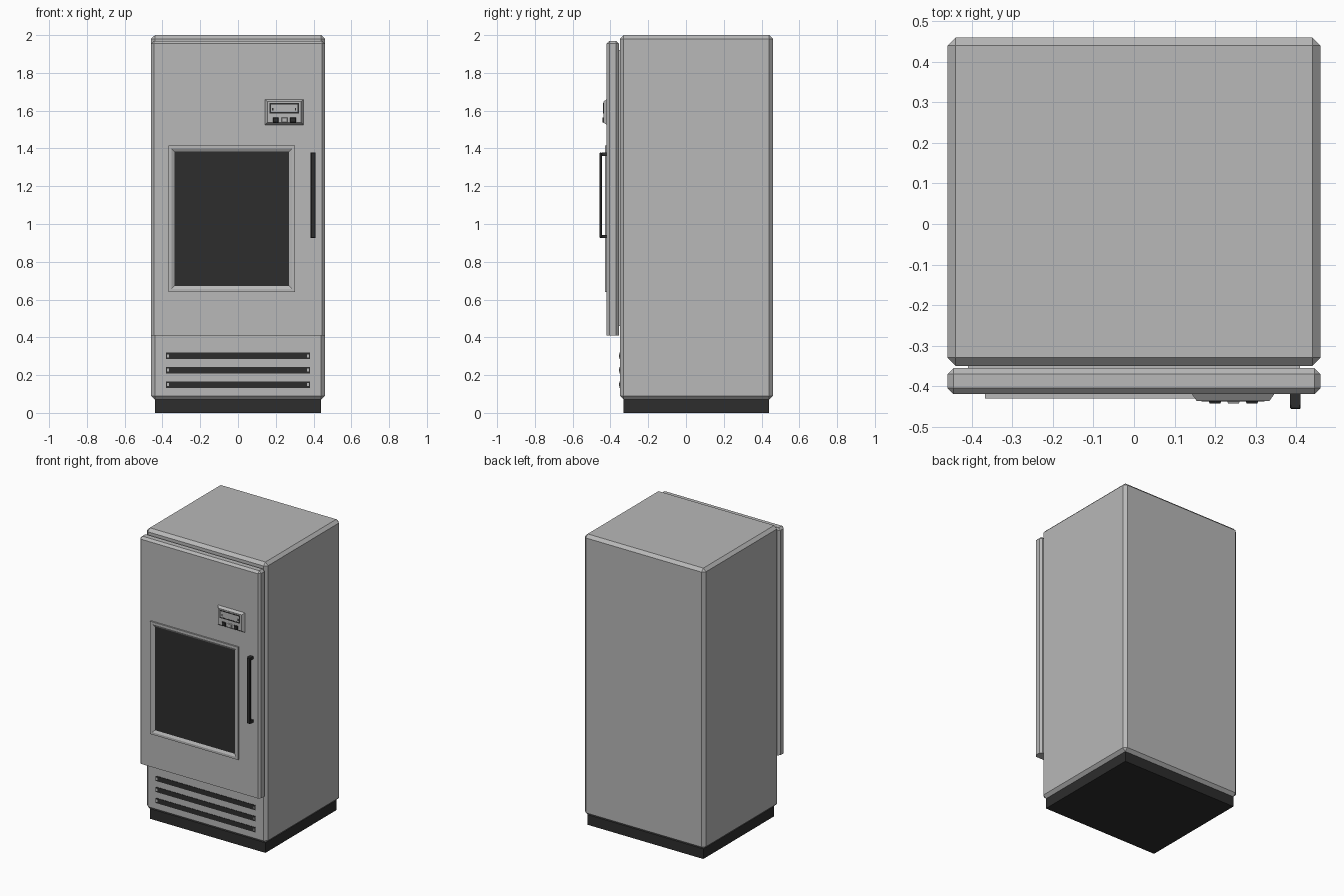
import bpy, bmesh

cube = bpy.data.objects.get("Cube")
if cube:
    bpy.data.objects.remove(cube, do_unlink=True)


def material(name, value):
    m = bpy.data.materials.new(name)
    m.use_nodes = True
    colour = (value, value, value, 1)
    m.diffuse_color = colour
    m.node_tree.nodes["Principled BSDF"].inputs["Base Color"].default_value = colour
    return m


GREY = material("grey enamel", 0.48)
DARK = material("dark trim", 0.026)


def finish(name, bm, mat):
    bmesh.ops.recalc_face_normals(bm, faces=bm.faces)
    mesh = bpy.data.meshes.new(name)
    bm.to_mesh(mesh)
    bm.free()
    mesh.materials.append(mat)
    obj = bpy.data.objects.new(name, mesh)
    bpy.context.collection.objects.link(obj)
    return obj


def box(name, x, y, z, mat, chamfer=0):
    """Box from ranges; the chamfer skips the bottom edges."""
    bm = bmesh.new()
    bmesh.ops.create_cube(bm, size=1)
    for v in bm.verts:
        v.co = [r[0] if c < 0 else r[1] for c, r in zip(v.co, (x, y, z))]
    if chamfer:
        edges = [e for e in bm.edges if max(v.co.z for v in e.verts) > z[0]]
        bmesh.ops.bevel(bm, geom=edges, offset=chamfer, segments=1, affect='EDGES')
    return finish(name, bm, mat)


def loft(name, x, z, steps, mat, cap):
    """Rectangular rings given as (inset, y), joined in order."""
    bm = bmesh.new()
    rings = []
    for d, y in steps:
        corners = [(x[0] + d, z[0] + d), (x[1] - d, z[0] + d),
                   (x[1] - d, z[1] - d), (x[0] + d, z[1] - d)]
        rings.append([bm.verts.new((cx, y, cz)) for cx, cz in corners])
    for a, b in zip(rings, rings[1:]):
        for i in range(4):
            j = (i + 1) % 4
            bm.faces.new((a[i], a[j], b[j], b[i]))
    if cap:
        bm.faces.new(rings[-1])
    return finish(name, bm, mat)


# Cabinet, plinth, door and seal
box("cabinet", (-.46, .46), (-.35, .46), (.07, 2), GREY, .02)
box("plinth", (-.44, .44), (-.33, .44), (0, .075), DARK)
box("door", (-.46, .46), (-.42, -.355), (.41, 1.97), GREY, .015)
box("door_seal", (-.41, .41), (-.36, -.345), (.46, 1.92), GREY)

# Window
loft("window_frame", (-.368, .302), (.64, 1.415),
     [(0, -.42), (0, -.43), (.016, -.43), (.032, -.421)], GREY, False)
box("window_glass", (-.338, .272), (-.4215, -.418), (.67, 1.385), DARK)

# Handle
box("handle_bar", (.385, .411), (-.457, -.444), (.925, 1.378), DARK, .003)
for side, z in (("lower", .925), ("upper", 1.36)):
    box(side + "_handle_mount", (.385, .411), (-.446, -.418), (z, z + .018), DARK)

# Control panel
loft("control_panel", (.143, .346), (1.525, 1.66),
     [(0, -.42), (.012, -.437)], GREY, True)
loft("display_rim", (.167, .322), (1.585, 1.64),
     [(0, -.4365), (0, -.4385), (.007, -.4385), (.007, -.4365)], DARK, False)
for i, x in enumerate((.184, .305)):
    box(f"display_mark_{i + 1}", (x - .003, x + .003), (-.438, -.4365), (1.6, 1.615), DARK)
for i, mat in enumerate((DARK, GREY, DARK)):
    x = .2 + i * .0455
    loft(f"button_{i + 1}", (x - .016, x + .016), (1.536, 1.565),
         [(0, -.436), (.003, -.443)], mat, True)

# Vent slots with small end caps
for i in range(3):
    z = .15 + i * .076
    box(f"vent_{i + 1}", (-.38, .38), (-.353, -.348), (z - .017, z + .017), DARK)
    for side in (-1, 1):
        x = side * .37
        box(f"vent_{i + 1}_{'left' if side > 0 else 'right'}_cap",
            (x - .005, x + .005), (-.354, -.35), (z - .008, z + .008), GREY)
